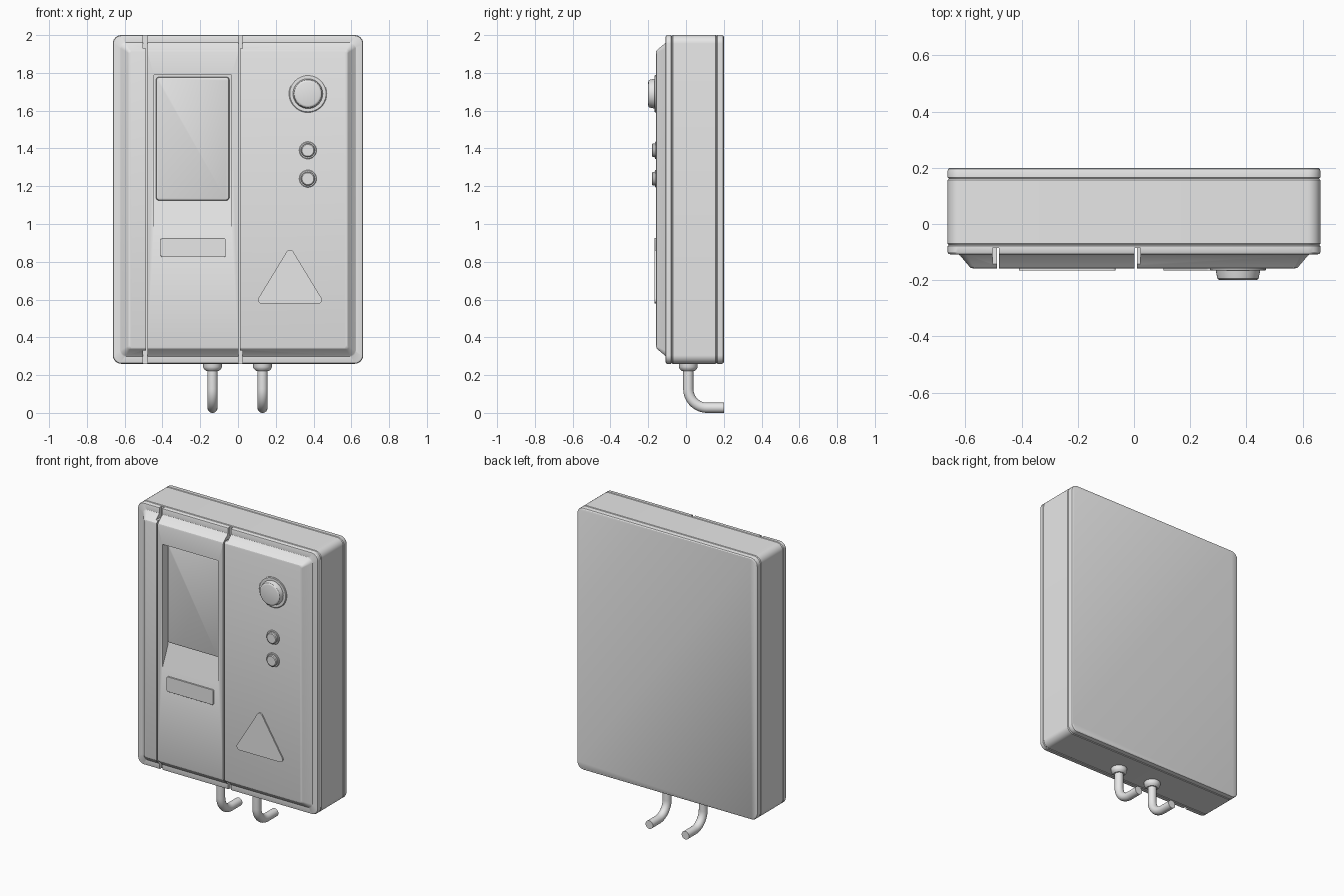
import bpy, bmesh, math
from mathutils import Vector

if "Cube" in bpy.data.objects:
    bpy.data.objects.remove(bpy.data.objects["Cube"])

grey = bpy.data.materials.new("light_grey")
grey.diffuse_color = (0.8, 0.8, 0.8, 1)
grey.use_nodes = True
grey.node_tree.nodes["Principled BSDF"].inputs["Base Color"].default_value = grey.diffuse_color


def loft(name, rings, angle=30):
    """Closed solid skinned through rings of equal point count."""
    bm = bmesh.new()
    vr = [[bm.verts.new(p) for p in r] for r in rings]
    n = len(vr[0])
    for a, b in zip(vr, vr[1:]):
        for i in range(n):
            j = (i + 1) % n
            bm.faces.new((a[i], a[j], b[j], b[i]))
    bm.faces.new(vr[0])
    bm.faces.new(vr[-1])
    bmesh.ops.recalc_face_normals(bm, faces=bm.faces)
    me = bpy.data.meshes.new(name)
    bm.to_mesh(me)
    bm.free()
    me.materials.append(grey)
    ob = bpy.data.objects.new(name, me)
    bpy.context.collection.objects.link(ob)
    smooth(ob, angle)
    return ob


def smooth(ob, angle=30):
    bpy.ops.object.select_all(action='DESELECT')
    ob.select_set(True)
    bpy.context.view_layer.objects.active = ob
    bpy.ops.object.shade_smooth_by_angle(angle=math.radians(angle))


def rounded(pts, r, y, n=6):
    """Polygon in x-z with rounded corners, placed at depth y."""
    out = []
    pts = [Vector(p) for p in pts]
    for i, p in enumerate(pts):
        u = (pts[i - 1] - p).normalized()
        v = (pts[(i + 1) % len(pts)] - p).normalized()
        half = u.angle(v) / 2
        c = p + (u + v).normalized() * (r / math.sin(half))
        a = p + u * (r / math.tan(half)) - c
        b = p + v * (r / math.tan(half)) - c
        for k in range(n + 1):
            d = c + a.lerp(b, k / n).normalized() * r
            out.append((d.x, y, d.y))
    return out


def rect(x0, x1, z0, z1, i=0):
    return [(x0 + i, z0 + i), (x1 - i, z0 + i), (x1 - i, z1 - i), (x0 + i, z1 - i)]


def slab(name, x0, x1, z0, z1, r, steps):
    """Rounded rectangle lofted along y; steps are (y, inset)."""
    return loft(name, [rounded(rect(x0, x1, z0, z1, i), max(r - i * 0.4, 0.004), y)
                       for y, i in steps])


def knob(name, x, z, steps, n=40):
    """Round part facing forward; steps are (y, radius)."""
    return loft(name, [[(x + r * math.cos(2 * math.pi * k / n), y,
                         z + r * math.sin(2 * math.pi * k / n)) for k in range(n)]
                       for y, r in steps])


def extrude_x(name, yz, x0, x1):
    return loft(name, [[(x, y, z) for y, z in yz] for x in (x0, x1)])


def cut(target, cutter):
    cutter.hide_render = True
    m = target.modifiers.new("cut", 'BOOLEAN')
    m.operation, m.solver, m.object = 'DIFFERENCE', 'EXACT', cutter
    bpy.context.view_layer.objects.active = target
    bpy.ops.object.modifier_apply(modifier=m.name)
    bpy.data.objects.remove(cutter)


FACE = -0.158
case = (-0.663, 0.663, 0.26, 2.0, 0.045)

# Case: back plate, body and front cover with a raised, sloped panel
slab("back_plate", *case, [(0.2, 0.008), (0.196, 0.002), (0.19, 0), (0.166, 0), (0.16, 0.005)])
slab("body", *case, [(0.163, 0.006), (0.157, 0), (-0.07, 0), (-0.078, 0.006)])
cover = slab("front_cover", *case,
             [(-0.074, 0.005), (-0.079, 0), (-0.1, 0), (-0.106, 0.003), (-0.108, 0.009),
              (-0.108, 0.038), (-0.112, 0.044), (-0.150, 0.076), (-0.156, 0.082), (FACE, 0.090)])

# Vertical panel seams, with wider notches at top and bottom
for x, wide in ((-0.484, -0.493), (0.006, 0.014)):
    for cx, w, z0, z1 in ((x, 0.008, 0.2, 2.1), (wide, 0.02, 1.93, 2.1), (wide, 0.02, 0.2, 0.33)):
        cut(cover, extrude_x("seam_cutter", [(-0.3, z0), (-0.085, z0), (-0.085, z1), (-0.3, z1)],
                             cx - w / 2, cx + w / 2))

# Screen recess with a ramp at its lower end
cut(cover, extrude_x("recess_cutter",
                     [(-0.216, 0.84), (FACE, 0.97), (-0.1, 1.10), (-0.1, 1.79), (-0.216, 1.79)],
                     -0.445, -0.035))
smooth(cover)

# Screen
slab("screen", -0.434, -0.046, 1.125, 1.778, 0.015,
     [(-0.095, 0), (-0.112, 0), (-0.118, 0.003), (-0.121, 0.010)])

# Label plate and warning triangle
slab("label_plate", -0.41, -0.065, 0.825, 0.925, 0.01, [(-0.15, 0), (-0.165, 0), (-0.166, 0.001)])
tri = [(0.09, 0.578), (0.46, 0.578), (0.275, 0.882)]
loft("warning_triangle", [rounded(tri, 0.02, y) for y in (-0.15, -0.166)])

# Main button and two small buttons
knob("main_button_ring", 0.37, 1.69, [(-0.15, 0.1), (-0.163, 0.1), (-0.166, 0.096)])
knob("main_button", 0.37, 1.69, [(-0.16, 0.08), (-0.172, 0.078), (-0.194, 0.073),
                                 (-0.198, 0.069), (-0.2, 0.062)])
for name, z in (("upper", 1.39), ("lower", 1.24)):
    knob(name + "_button_ring", 0.37, z, [(-0.15, 0.046), (-0.162, 0.046), (-0.165, 0.043)])
    knob(name + "_button", 0.37, z, [(-0.16, 0.037), (-0.176, 0.036), (-0.18, 0.031)])

# Pipes leaving the underside, bent to the back, with flanges
PY, R, BEND, N = 0.012, 0.027, 0.1, 24
path = [(PY, 0.27, 0.0)]
for k in range(13):
    t = math.pi / 2 * k / 12
    path.append((PY + BEND * (1 - math.cos(t)), R + BEND * (1 - math.sin(t)), t))
path.append((0.2, R, math.pi / 2))
for side, x in (("left", -0.135), ("right", 0.13)):
    rings = []
    for y, z, t in path:
        rings.append([(x + R * math.cos(a), y + R * math.sin(a) * math.cos(t),
                       z + R * math.sin(a) * math.sin(t))
                      for a in (2 * math.pi * k / N for k in range(N))])
    loft(side + "_pipe", rings)
    loft(side + "_pipe_flange",
         [[(x + r * math.cos(a), PY + r * math.sin(a), z)
           for a in (2 * math.pi * k / N for k in range(N))]
          for z, r in ((0.268, 0.05), (0.243, 0.05), (0.232, 0.045), (0.222, 0.034))])
